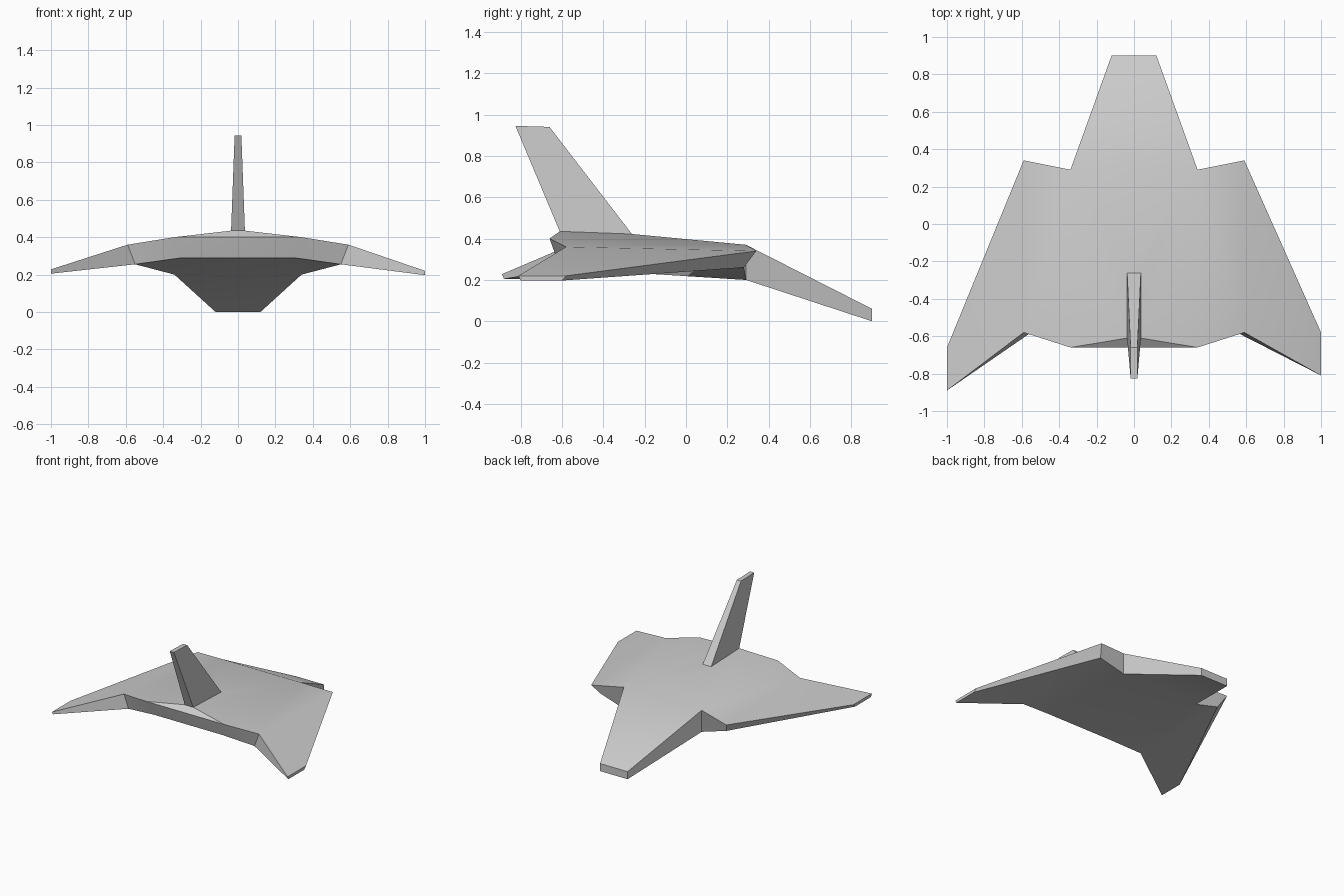
import bpy
import bmesh
import math

if "Cube" in bpy.data.objects:
    bpy.data.objects.remove(bpy.data.objects["Cube"], do_unlink=True)

grey = bpy.data.materials.new("light grey")
grey.use_nodes = True
grey.diffuse_color = (0.6, 0.6, 0.6, 1)
grey.node_tree.nodes["Principled BSDF"].inputs["Base Color"].default_value = (0.6, 0.6, 0.6, 1)


def finish(bm, name):
    """Turn a bmesh into a smooth-shaded object with crisp edges."""
    bmesh.ops.recalc_face_normals(bm, faces=bm.faces)
    mesh = bpy.data.meshes.new(name)
    bm.to_mesh(mesh)
    bm.free()
    mesh.materials.append(grey)
    obj = bpy.data.objects.new(name, mesh)
    bpy.context.collection.objects.link(obj)
    bpy.ops.object.select_all(action="DESELECT")
    obj.select_set(True)
    bpy.context.view_layer.objects.active = obj
    bpy.ops.object.shade_smooth_by_angle(angle=math.radians(30))
    return obj


# Named corners of one half of the hull: upper skin, then lower skin
upper = {
    "nose": (0.12, 0.90, 0.06), "notch": (0.34, 0.29, 0.37),
    "shoulder": (0.59, 0.34, 0.34), "tip_front": (1, -0.58, 0.22),
    "tip_back": (1, -0.81, 0.22), "elbow": (0.59, -0.58, 0.36),
    "tail": (0.34, -0.66, 0.40),
}
lower = {
    "nose": (0.12, 0.90, 0.0), "notch": (0.34, 0.29, 0.20),
    "shoulder": (0.55, 0.28, 0.26), "tip_front": (1, -0.60, 0.197),
    "tip_back": (1, -0.80, 0.197), "elbow": (0.55, -0.58, 0.255),
    "tail": (0.30, -0.62, 0.29),
}
ridge = {"ridge_front": (0.037, -0.26, 0.422), "ridge_back": (0.037, -0.61, 0.435)}
rim = list(upper)

# Hull and wings: the right wing tip is swept a little further back
bm = bmesh.new()


def half_verts(points, side):
    verts = {}
    for key, (x, y, z) in points.items():
        swept = side < 0 and key.startswith("tip")
        verts[key] = bm.verts.new((x * side, y - 0.08 * swept, z + 0.008 * swept))
    return verts


tops, bottoms = [], []
for side in (1, -1):
    top = half_verts({**upper, **ridge}, side)
    low = half_verts(lower, side)
    tops.append(top)
    bottoms.append(low)
    # wing and inner panels on both skins
    for skin in (top, low):
        for keys in (("shoulder", "tip_front", "tip_back", "elbow"),
                     ("notch", "shoulder", "elbow", "tail")):
            bm.faces.new([skin[k] for k in keys])
    bm.faces.new([top[k] for k in ("notch", "ridge_front", "ridge_back", "tail")])
    # outer rim
    for a, b in zip(rim, rim[1:]):
        bm.faces.new((top[a], top[b], low[b], low[a]))

# Panels that bridge the centre line
for skins, chain in ((tops, ("nose", "notch", "ridge_front", "ridge_back", "tail")),
                     (bottoms, ("nose", "notch", "tail"))):
    left, right = skins
    for a, b in zip(chain, chain[1:]):
        bm.faces.new((left[a], left[b], right[b], right[a]))
for key in ("nose", "tail"):
    bm.faces.new((tops[0][key], tops[1][key], bottoms[1][key], bottoms[0][key]))
finish(bm, "hull_and_wings")

# Tail fin: a swept, tapering block
bm = bmesh.new()


def ring(half_width, front, back):
    return [bm.verts.new((s * half_width, y, z))
            for s, (y, z) in ((1, front), (1, back), (-1, back), (-1, front))]


base = ring(0.037, (-0.26, 0.42), (-0.61, 0.433))
cap = ring(0.018, (-0.66, 0.94), (-0.825, 0.945))
bm.faces.new(base)
bm.faces.new(cap)
for i in range(4):
    j = (i + 1) % 4
    bm.faces.new((base[i], base[j], cap[j], cap[i]))
finish(bm, "tail_fin")
